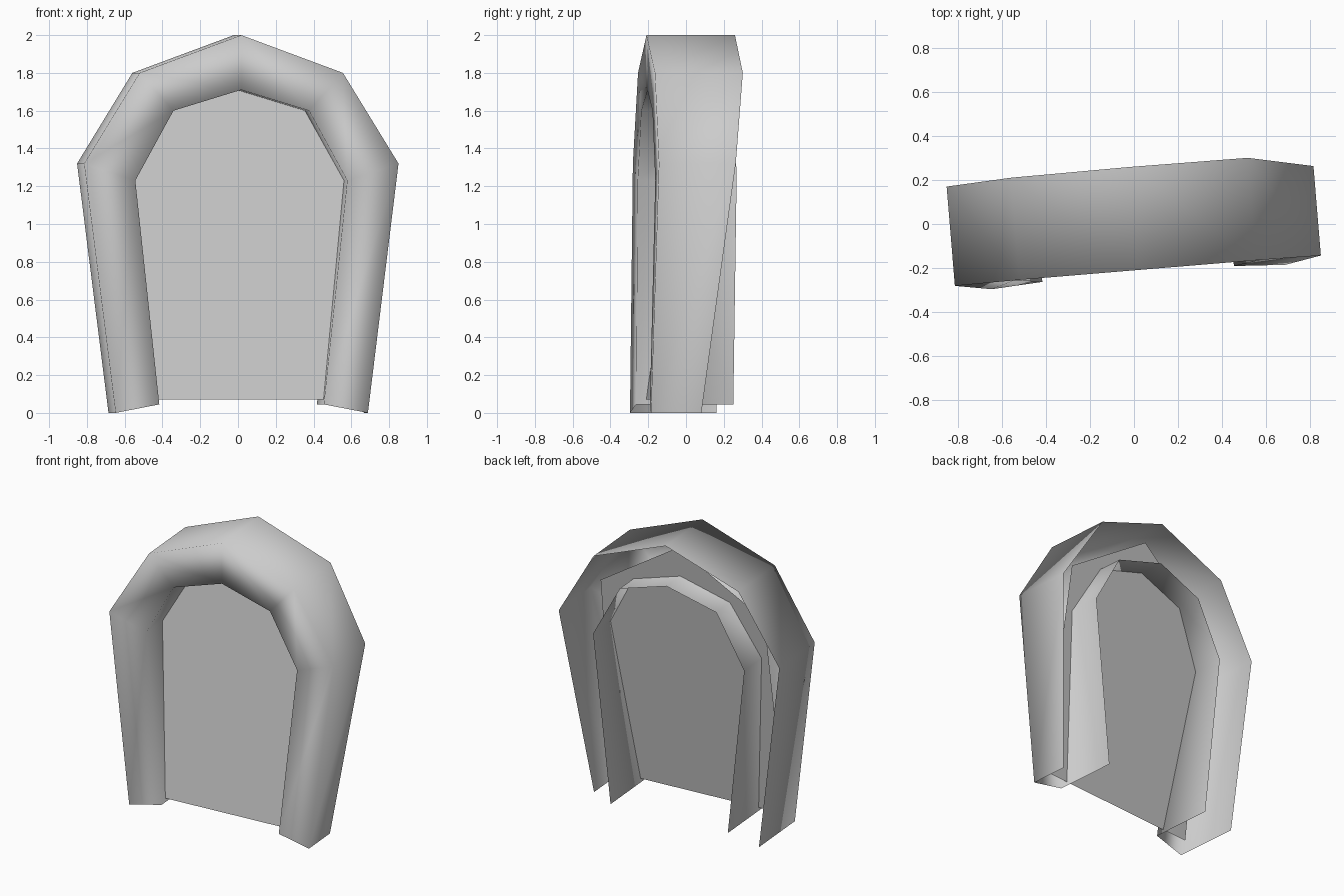
import bpy
import bmesh
import math
from mathutils import Matrix

cube = bpy.data.objects.get("Cube")
if cube:
    bpy.data.objects.remove(cube, do_unlink=True)

# Single plain grey
grey = bpy.data.materials.new("plain_grey")
grey.use_nodes = True
colour = (0.6, 0.6, 0.6, 1.0)
grey.diffuse_color = colour
grey.node_tree.nodes["Principled BSDF"].inputs["Base Color"].default_value = colour

# The whole arch stands slightly turned
TURN = Matrix.Rotation(math.atan(0.083), 4, 'Z')


def make_object(name, bm, smooth):
    bm.transform(TURN)
    for f in bm.faces:
        f.smooth = smooth
    mesh = bpy.data.meshes.new(name)
    bm.to_mesh(mesh)
    bm.free()
    mesh.materials.append(grey)
    obj = bpy.data.objects.new(name, mesh)
    bpy.context.collection.objects.link(obj)
    return obj


def arch(half):
    """Mirror half an arch outline (x, z), foot to apex, into a full one."""
    return [(-x, z) for x, z in half] + [(x, z) for x, z in half[-2::-1]]


def mirrored(depths):
    return depths + depths[-2::-1]


outer = arch([(0.67, 0.0), (0.835, 1.32), (0.54, 1.8), (0, 2.0)])
inner = arch([(0.437, 0.045), (0.563, 1.23), (0.36, 1.6), (0, 1.71)])

# Open shell: outer wall, front band and inner reveal
loops = [
    (outer, [0.217, 0.24, 0.256, 0.26, 0.257, 0.195, 0.026]),
    (outer, mirrored([-0.242, -0.213, -0.21, -0.21])),
    (inner, mirrored([-0.228, -0.21, -0.208, -0.205])),
    (inner, mirrored([0.215, 0.222, 0.23, 0.25])),
]
bm = bmesh.new()
rows = [[bm.verts.new((x, y, z)) for (x, z), y in zip(path, depths)]
        for path, depths in loops]
for a, b in zip(rows, rows[1:]):
    for i in range(len(a) - 1):
        bm.faces.new((a[i], a[i + 1], b[i + 1], b[i]))
make_object("arch_surround", bm, True)

# Leaning panel that closes the opening and reaches inside the hollow legs
bm = bmesh.new()
outline = arch([(0.64, 0.07), (0.61, 1.53), (0, 1.925)])
bm.faces.new([bm.verts.new((x, 0.15 * z - 0.185, z)) for x, z in reversed(outline)])
make_object("opening_panel", bm, False)
